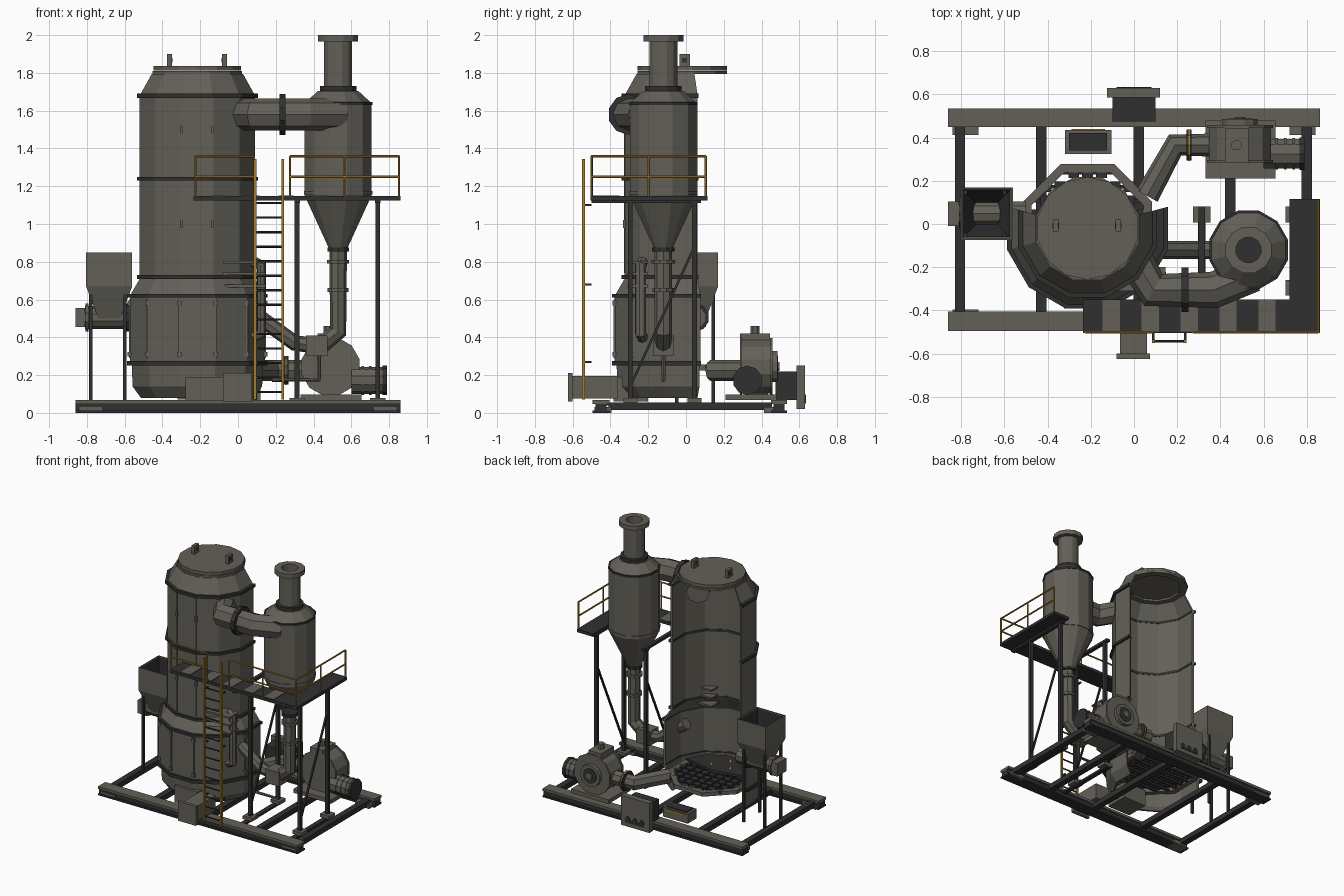
import bpy, bmesh, math
from mathutils import Vector

if "Cube" in bpy.data.objects:
    bpy.data.objects.remove(bpy.data.objects["Cube"])

def mat(name, c):
    m = bpy.data.materials.new(name)
    m.diffuse_color = (*c, 1)
    m.use_nodes = True
    m.node_tree.nodes["Principled BSDF"].inputs["Base Color"].default_value = m.diffuse_color
    return m
GREY = mat("warm grey steel", (0.125, 0.118, 0.097))
DARK = mat("dark steel", (0.03, 0.03, 0.031))
YEL = mat("safety yellow", (0.36, 0.2, 0.025))
EMB = mat("ember orange", (0.75, 0.33, 0.03))

def link(name, me, m):
    me.materials.clear()
    me.materials.append(m)
    o = bpy.data.objects.new(name, me)
    bpy.context.collection.objects.link(o)
    return o

def mesh(name, verts, faces, m):
    me = bpy.data.meshes.new(name)
    me.from_pydata(verts, [], faces)
    bm = bmesh.new(); bm.from_mesh(me)
    bmesh.ops.recalc_face_normals(bm, faces=bm.faces)
    bm.to_mesh(me); bm.free()
    return link(name, me, m)

def box(name, x, y, z, m=GREY):
    v = [(a, b, c) for a in x for b in y for c in z]
    f = [(0, 1, 3, 2), (4, 6, 7, 5), (0, 4, 5, 1), (2, 3, 7, 6), (0, 2, 6, 4), (1, 5, 7, 3)]
    return mesh(name, v, f, m)

def rod(name, a, b, r, m=GREY, n=8, r2=None):
    a, b = Vector(a), Vector(b)
    q = (b - a).to_track_quat('Z', 'Y')
    r2 = r if r2 is None else r2
    ring = [(math.cos(2*math.pi*(k+.5)/n), math.sin(2*math.pi*(k+.5)/n)) for k in range(n)]
    v = [a + q @ Vector((c*r, s*r, 0)) for c, s in ring] + [b + q @ Vector((c*r2, s*r2, 0)) for c, s in ring]
    f = [(k, (k+1) % n, n+(k+1) % n, n+k) for k in range(n)] + [tuple(range(n)), tuple(range(n, 2*n))]
    return mesh(name, v, f, m)

def lathe(name, prof, c, m=GREY, n=12, off=15.0, count=None, loop=True):
    """Spin (r, z) profile about a vertical axis; count < n leaves the shell cut open."""
    full = count is None
    cols = n if full else count + 1
    p = len(prof)
    v = []
    for k in range(cols):
        a = math.radians(off + 360.0*k/n)
        v += [(c[0]+r*math.cos(a), c[1]+r*math.sin(a), z) for r, z in prof]
    f = []
    for k in range(n if full else count):
        j = (k+1) % cols
        for i in range(p if loop else p-1):
            i2 = (i+1) % p
            f.append((k*p+i, j*p+i, j*p+i2, k*p+i2))
    if not full and loop:
        f += [tuple(range(p)), tuple(range((cols-1)*p, cols*p))]
    return mesh(name, v, f, m)

def tube(name, pts, r, m=GREY, res=2):
    cu = bpy.data.curves.new(name, 'CURVE')
    cu.dimensions = '3D'; cu.bevel_depth = r; cu.bevel_resolution = res; cu.use_fill_caps = True
    s = cu.splines.new('POLY'); s.points.add(len(pts)-1)
    for q, p in zip(s.points, pts):
        q.co = (*p, 1)
    tmp = bpy.data.objects.new("tmp", cu)
    bpy.context.collection.objects.link(tmp)
    me = bpy.data.meshes.new_from_object(tmp.evaluated_get(bpy.context.evaluated_depsgraph_get()))
    bpy.data.objects.remove(tmp)
    for p in me.polygons:
        p.use_smooth = False
    return link(name, me, m)

# ---- skid frame
for nm, y0, y1 in (("front", -.495, -.405), ("rear", .45, .535)):
    yc = (y0+y1)/2
    box(nm+"_rail_bottom_flange", (-.86, .86), (y0, y1), (0, .012), DARK)
    box(nm+"_rail_web", (-.86, .86), (yc-.03, yc+.03), (.012, .048), DARK)
    box(nm+"_rail_top_flange", (-.86, .86), (y0, y1), (.048, .068))
    for x in (-.78, .78):
        box(nm+"_skid_foot", (x-.06, x+.06), (yc-.035, yc+.055) if yc < 0 else (yc-.08, yc+.03), (0, .03))
for x in (-.805, -.43, .022, .445, .8):
    box("cross_member", (x-.024, x+.024), (-.41, .455), (.015, .055), DARK)

# ---- main vessel, cut open at the back
V = (-.215, -.02)
outer = [(.31, .08), (.355, .14), (.36, .26), (.37, .27), (.37, .62), (.316, .71), (.316, 1.68), (.25, 1.795)]
inner = [(r-.016, z) for r, z in reversed(outer)]
lathe("vessel_shell", outer+inner, V, off=165, count=7)
for r, z0, z1 in ((.385, .25, .275), (.385, .61, .63), (.332, .71, .73), (.332, 1.23, 1.25), (.332, 1.668, 1.69)):
    lathe("vessel_band", [(r, z0), (r, z1), (r-.035, z1), (r-.035, z0)], V, DARK, off=165, count=7)
lathe("lid_flange", [(.245, 1.795), (.245, 1.81), (.19, 1.81), (.19, 1.795)], V)
rod("lid", (*V, 1.812), (*V, 1.836), .238, n=14)
for x in (-.362, -.072):
    box("lid_lug", (x-.013, x+.013), (-.035, .02), (1.83, 1.9))
    box("lid_lug_hole", (x-.015, x+.015), (-.02, .005), (1.855, 1.88), DARK)
for k in range(6):    # seams with clamp blocks on the facet corners
    a = math.radians(195+30*k)
    c, s = math.cos(a), math.sin(a)
    x, y = V[0]+.371*c, V[1]+.371*s
    rod("lower_seam", (x, y, .29), (x, y, .6), .007, n=4)
    for z in (.31, .58):
        box("seam_clamp", (x-.012, x+.012), (y-.012, y+.012), (z-.012, z+.012))
    if k in (2, 3):
        x, y = V[0]+.317*c, V[1]+.317*s
        rod("upper_seam", (x, y, .74), (x, y, 1.66), .004, n=4)
        for z in (1.0, 1.5):
            box("seam_hinge", (x-.007, x+.007), (y-.008, y+.008), (z-.02, z+.02))

# ---- grate and ember bed
lathe("grate_ring", [(.322, .225), (.322, .255), (.28, .255), (.28, .225)], V, n=8, off=22.5)
for i in range(-4, 5):
    w = math.sqrt(max(.0, .285**2-(i*.064)**2))
    box("grate_bar", (V[0]-w, V[0]+w), (V[1]+i*.064-.008, V[1]+i*.064+.008), (.225, .24), DARK)
    for j in range(-4, 5):
        if math.hypot(i, j)*.064 < .275:
            x, y = V[0]+j*.064, V[1]+i*.064
            box("grate_tile", (x-.025, x+.025), (y-.024, y+.024), (.24, .255), DARK)
bed = [(0, .285), (.29, .275), (.29, .262), (0, .262)]
lathe("ash_bed", bed, V, DARK, off=195, count=5)
for x, y in ((-.3, -.12), (-.15, -.1), (-.23, -.22)):
    rod("ember", (x, y, .275), (x, y, .3), .016, EMB, n=5, r2=.005)

# ---- ash drawers and rear cabinet
box("ash_drawer", (-.065, .06), (-.6, -.36), (.075, .195))
box("ash_drawer_front", (-.08, .075), (-.625, -.6), (.06, .21))
box("ash_chute", (-.278, -.077), (-.385, -.2), (.06, .19))
box("rear_ash_box", (-.32, -.105), (.325, .435), (.07, .145))
box("rear_ash_box_lip", (-.3, -.125), (.34, .42), (.145, .152), DARK)
box("rear_ash_box_stripe", (-.29, -.135), (.435, .44), (.125, .137), YEL)
box("cabinet_body", (-.1, .1), (.475, .585), (.068, .22), DARK)
box("cabinet_plate", (-.125, .12), (.585, .63), (.02, .25))
for x in (-.06, 0, .06):
    rod("cabinet_port", (x, .63, .08), (x, .635, .08), .02, DARK)
box("cabinet_slot", (-.08, .08), (.63, .634), (.05, .07), DARK)

# ---- feed hopper and screw
H, q = (-.682, .048), 2**.5
hp = [(.058*q, .5), (.122*q, .67), (.122*q, .85)]
lathe("hopper", hp+[(r-.012, z) for r, z in reversed(hp)], H, n=4, off=45)
lathe("hopper_lining", [(.05*q, .53), (.108*q, .68), (.108*q, .845)], H, DARK, n=4, off=45, loop=False)
box("hopper_floor", (-.735, -.63), (0, .1), (.5, .53))
for x in (-.78, -.6):
    for y in (-.05, .145):
        box("hopper_leg", (x-.009, x+.009), (y-.009, y+.009), (.05, .7), DARK)
rod("screw_housing", (-.81, H[1], .505), (-.5, H[1], .505), .06, n=10)
for x in (-.8, -.585):
    rod("screw_flange", (x-.008, H[1], .505), (x+.008, H[1], .505), .075, DARK if x > -.7 else GREY, n=10)
box("screw_motor", (-.86, -.81), (-.01, .105), (.455, .555))

# ---- cyclone
C = (.53, -.12)
lathe("cyclone_body", [(.05, .87), (.183, 1.15), (.183, 1.64), (.11, 1.705), (.08, 1.705), (.165, 1.62), (.165, 1.15), (.04, .87)], C)
lathe("cyclone_seam_low", [(.188, 1.155), (.188, 1.175), (.17, 1.175), (.17, 1.155)], C)
lathe("cyclone_seam_high", [(.188, 1.63), (.188, 1.645), (.17, 1.645), (.17, 1.63)], C, DARK)
lathe("stack_collar", [(.1, 1.705), (.1, 1.73), (.06, 1.73), (.06, 1.705)], C, DARK)
lathe("stack", [(.077, 1.7), (.077, 1.98), (.06, 1.98), (.06, 1.7)], C)
lathe("stack_flange", [(.11, 1.965), (.11, 2), (.06, 2), (.06, 1.965)], C)
rod("stack_inside", (*C, 1.72), (*C, 1.9), .061, DARK, n=12)
for z, r, m in ((.865, .06, DARK), (.8, .062, GREY), (.65, .058, GREY)):
    rod("dipleg_flange", (*C, z-.01), (*C, z+.01), r, m, n=10)
tube("dipleg", [(*C, .88), (*C, .43), (.43, -.12, .35)], .047)
box("dipleg_valve", (.36, .475), (-.175, -.065), (.3, .41))
tube("return_pipe", [(.38, -.12, .36), (.3, -.12, .37), (.08, -.12, .53)], .042)
tube("drain_pipe", [(.43, -.12, .31), (.43, -.12, .175), (.18, -.12, .175)], .011)

# ---- hot gas duct from vessel to cyclone
tube("gas_duct", [(-.02, -.12, 1.58), (.09, -.305, 1.58), (.37, -.305, 1.58), (.55, -.23, 1.58)], .085)
rod("gas_duct_flange", (.22, -.305, 1.58), (.252, -.305, 1.58), .108, DARK, n=10)

# ---- level column and sight ports on the vessel flank
tube("level_column", [(.08, -.23, .8), (.125, -.24, .78), (.125, -.24, .42), (.08, -.23, .4)], .03)
for z in (.665, .73, .79):
    box("level_column_bracket", (-.08, .145), (-.31, -.2), (z, z+.014))

# ---- blower
box("blower_base", (.33, .655), (.21, .48), (.068, .098))
rod("blower_volute", (.49, .29, .245), (.49, .45, .245), .148, n=12)
for y in (.285, .445):
    rod("volute_rim", (.49, y, .245), (.49, y+.012, .245), .158, n=12)
rod("blower_inlet", (.49, .457, .245), (.49, .485, .245), .085, n=12)
rod("blower_inlet_hole", (.49, .48, .245), (.49, .488, .245), .06, DARK, n=12)
rod("blower_inlet_hub", (.49, .485, .245), (.49, .495, .245), .025, n=8)
box("blower_outlet", (.42, .53), (.285, .445), (.36, .42))
rod("blower_damper", (.475, .365, .41), (.475, .365, .46), .025)
rod("blower_motor", (.6, .325, .172), (.775, .325, .172), .072, n=10)
rod("blower_motor_cap", (.765, .325, .172), (.788, .325, .172), .078, DARK, n=10)
for x in (.66, .7, .74):
    rod("motor_fin", (x-.006, .325, .172), (x+.006, .325, .172), .077, n=10)
tube("air_duct", [(.45, .365, .225), (.19, .365, .225), (.06, .13, .225)], .056)
rod("air_duct_flange", (.243, .365, .225), (.267, .365, .225), .075, DARK, n=10)
rod("air_duct_ring", (.252, .365, .225), (.258, .365, .225), .077, YEL, n=10)

# ---- tower legs, braces and platform
for x in (.313, .74):
    for y in (-.295, .045):
        box("tower_leg", (x-.013, x+.013), (y-.013, y+.013), (.06, 1.13), DARK)
        box("tower_foot", (x-.04, x+.04), (y-.037, y+.037), (.055, .08))
    box("tower_sill", (x-.018, x+.018), (-.45, .08), (.04, .056), DARK)
    rod("tower_brace", (x, -.295, .14), (x, .045, .88), .009, DARK, n=4)
    box("platform_bearer", (x-.015, x+.015), (-.5, .08), (1.11, 1.13), DARK)
box("front_walkway", (-.235, .86), (-.505, -.35), (1.125, 1.148), DARK)
box("side_walkway", (.72, .86), (-.35, .115), (1.125, 1.148), DARK)
for k in range(5):
    x = -.235+.09+k*.18
    if x < .68:
        box("walkway_tread", (x, x+.08), (-.498, -.352), (1.148, 1.152))

# ---- railings
def rail(a, b, posts):
    a, b = Vector(a), Vector(b)
    for z in (1.25, 1.358):
        rod("railing_bar", (*a, z), (*b, z), .0065, YEL, n=6)
    for k in range(posts):
        p = a.lerp(b, k/(posts-1))
        rod("railing_post", (*p, 1.14), (*p, 1.36), .0065, YEL, n=6)
rail((-.225, -.5), (.085, -.5), 2)
rail((.275, -.5), (.852, -.5), 3)
rail((.852, -.5), (.852, .105), 3)

# ---- ladder
for x in (.09, .237):
    box("ladder_stile", (x-.007, x+.007), (-.55, -.535), (.07, 1.345), YEL)
    for z in (.27, .68, 1.1):
        box("ladder_bracket", (x-.006, x+.006), (-.54, -.5), (z-.006, z+.006), DARK)
for k in range(14):
    z = .11+k*.077
    rod("ladder_rung", (.09, -.542, z), (.237, -.542, z), .006, DARK, n=6)
